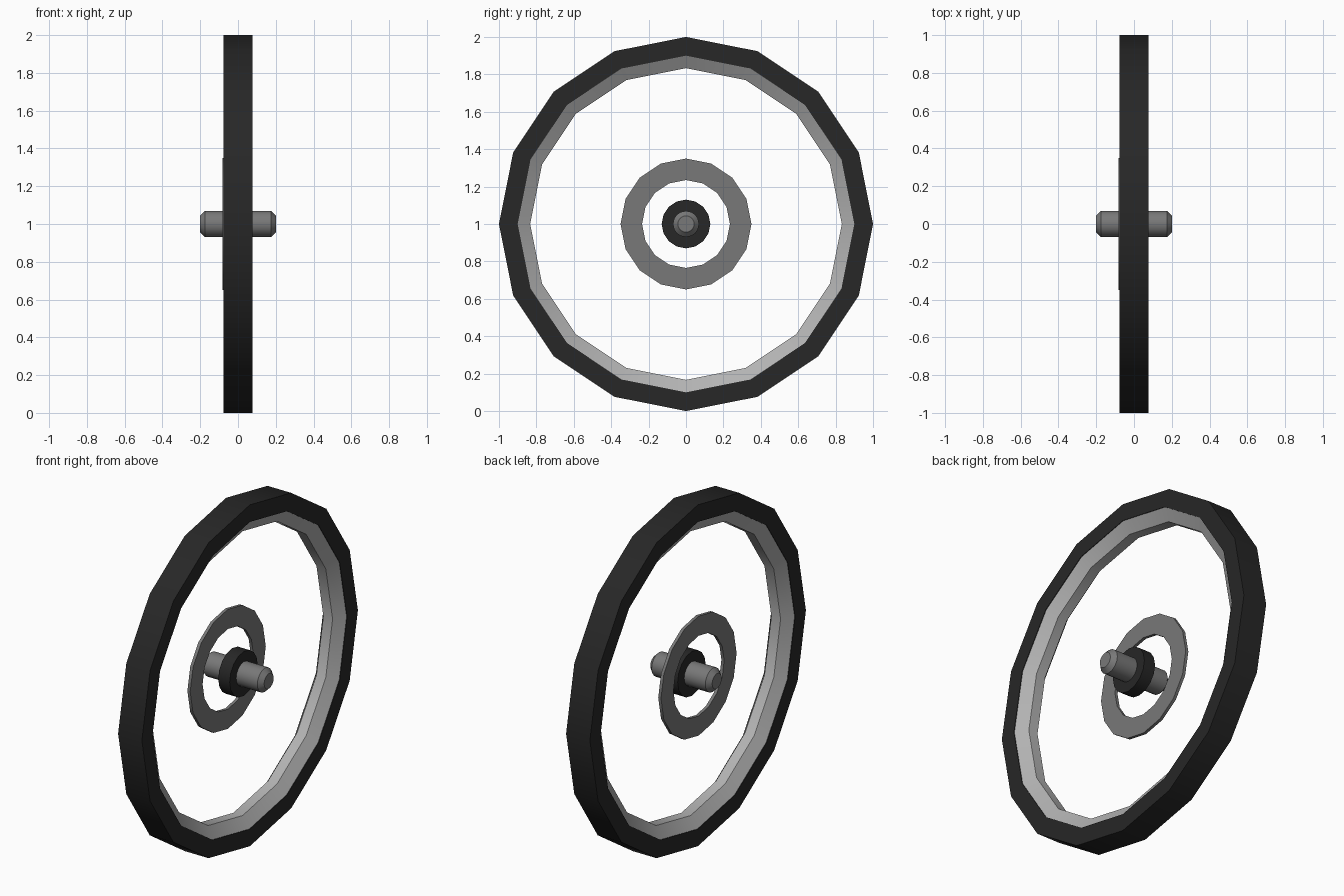
import bpy, bmesh, math

if "Cube" in bpy.data.objects:
    bpy.data.objects.remove(bpy.data.objects["Cube"])

def material(name, v):
    m = bpy.data.materials.new(name)
    m.diffuse_color = (v, v, v, 1)
    m.use_nodes = True
    m.node_tree.nodes["Principled BSDF"].inputs["Base Color"].default_value = m.diffuse_color
    return m

tyre_black = material("tyre black", 0.02)
rim_silver = material("rim silver", 0.45)
steel_grey = material("steel grey", 0.19)

def lathe(name, profile, mat, closed=True, sides=16):
    """Spin an (x, radius) profile about the x axis at z = 1."""
    bm = bmesh.new()
    rings = []
    for i in range(sides):
        a = 2 * math.pi * i / sides
        rings.append([bm.verts.new((x, r * math.sin(a), 1 + r * math.cos(a)))
                      for x, r in profile])
    n = len(profile)
    for i in range(sides):
        a, b = rings[i], rings[(i + 1) % sides]
        for j in range(n if closed else n - 1):
            k = (j + 1) % n
            bm.faces.new((a[j], a[k], b[k], b[j]))
    if not closed:  # cap both ends
        bm.faces.new([r[0] for r in rings])
        bm.faces.new([r[-1] for r in rings])
    bmesh.ops.recalc_face_normals(bm, faces=bm.faces)
    me = bpy.data.meshes.new(name)
    bm.to_mesh(me)
    bm.free()
    me.materials.append(mat)
    ob = bpy.data.objects.new(name, me)
    bpy.context.collection.objects.link(ob)
    bpy.ops.object.select_all(action='DESELECT')
    ob.select_set(True)
    bpy.context.view_layer.objects.active = ob
    bpy.ops.object.shade_smooth_by_angle(angle=math.radians(30))
    return ob

# Tyre: square-edged band
lathe("tyre", [(-.077, .9), (-.077, 1), (.077, 1), (.077, .9)], tyre_black)
# Rim: sloped flanks down to a narrow flat
lathe("rim", [(-.075, .902), (-.03, .833), (.03, .833), (.075, .902)], rim_silver)
# Brake disc, offset to the left
lathe("brake_disc", [(-.083, .235), (-.083, .35), (-.065, .35), (-.065, .235)], steel_grey)
# Hub collar
lathe("hub", [(-.037, .06), (-.037, .13), (.037, .13), (.037, .06)], tyre_black)
# Axle with chamfered ends
lathe("axle", [(-.2, .044), (-.174, .07), (.174, .07), (.2, .044)], steel_grey, closed=False)
